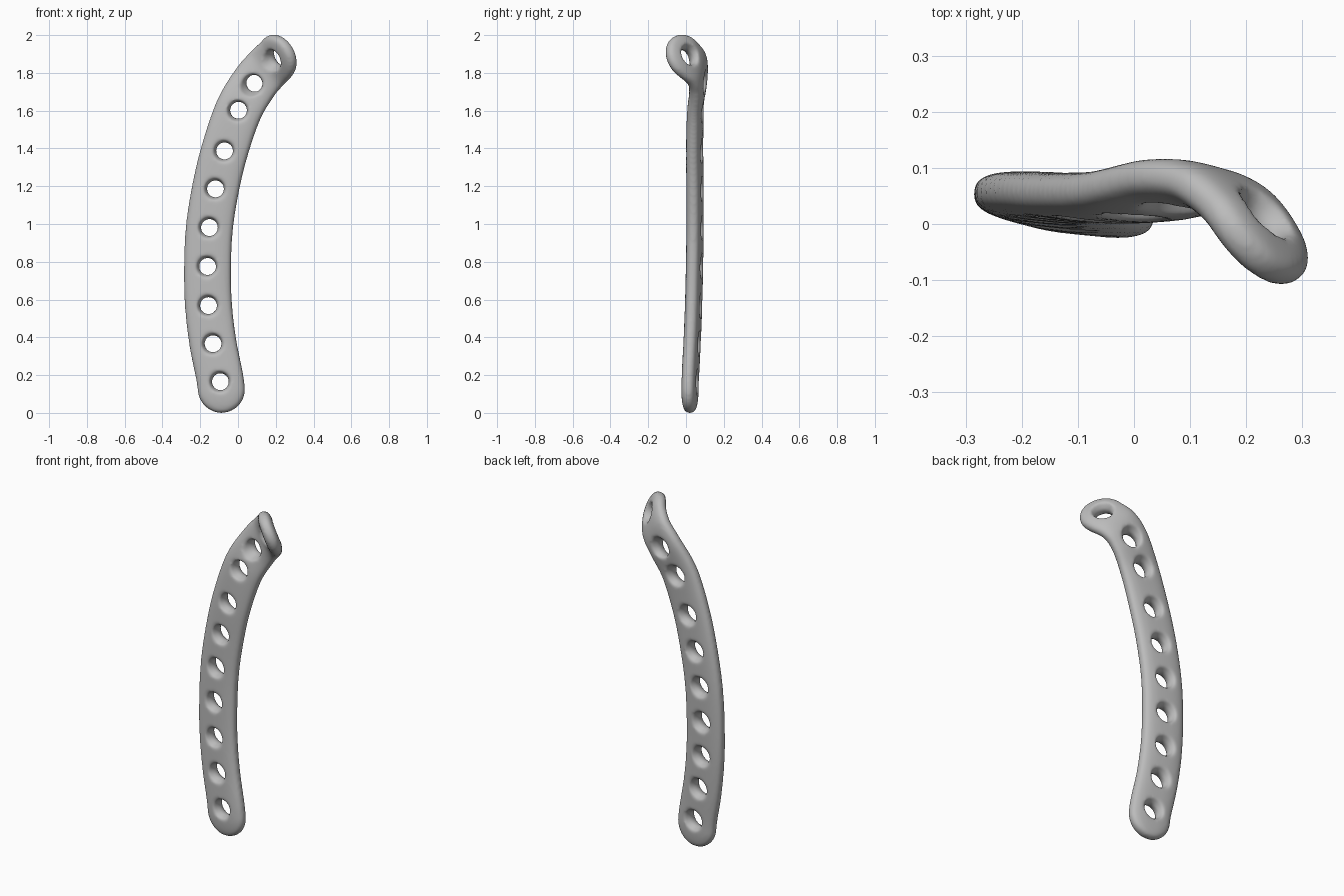
import bpy, math
from mathutils import Vector, Matrix

cube = bpy.data.objects.get("Cube")
if cube:
    bpy.data.objects.remove(cube, do_unlink=True)

steel = bpy.data.materials.new("brushed_grey")
steel.use_nodes = True
GREY = (0.5, 0.5, 0.5, 1)
steel.diffuse_color = GREY
steel.node_tree.nodes["Principled BSDF"].inputs["Base Color"].default_value = GREY

# Centres of the ten holes, from foot to twisted head
HOLES = [Vector(p) for p in (
    (-.093, .022, .165), (-.132, .032, .366), (-.156, .04, .568), (-.161, .045, .775),
    (-.151, .048, .981), (-.119, .048, 1.186), (-.071, .046, 1.387), (.003, .05, 1.602),
    (.087, .066, 1.745), (.21, .0, 1.882))]
FOOT, TIP = Vector((-.08, .02, .0)), Vector((.248, -.09, 1.965))
PATH = [FOOT] + HOLES[:-1] + [Vector((.155, .055, 1.825)), HOLES[-1], TIP]
FLAT, TURNED = Vector((.1, .99, 0)), Vector((.7, .62, .35))
TWIST = [0] * 9 + [.2, .6, 1, 1]     # how far the face turns at each path point
RADIUS, THICK = .126, .042


def spline(values, u):
    """Smooth curve through the values at parameter u."""
    i = min(int(u), len(values) - 2)
    t = u - i
    a, b, c, d = (values[max(0, min(len(values) - 1, k))] for k in range(i - 1, i + 3))
    return .5 * (2 * b + (c - a) * t + (2 * a - 5 * b + 4 * c - d) * t * t
                 + (3 * b - a - 3 * c + d) * t ** 3)


def new_object(name, verts, faces):
    mesh = bpy.data.meshes.new(name)
    mesh.from_pydata(verts, [], faces)
    mesh.materials.append(steel)
    obj = bpy.data.objects.new(name, mesh)
    bpy.context.collection.objects.link(obj)
    return obj


def loft(name, rings):
    """Skin a list of equal rings and close both ends."""
    n = len(rings[0])
    faces = [(r * n + k, r * n + (k + 1) % n, (r + 1) * n + (k + 1) % n, (r + 1) * n + k)
             for r in range(len(rings) - 1) for k in range(n)]
    last = (len(rings) - 1) * n
    faces += [tuple(reversed(range(n))), tuple(range(last, last + n))]
    return new_object(name, [v for ring in rings for v in ring], faces)


def power(v, e):
    return math.copysign(abs(v) ** e, v)


# Curved strap: rounded section swept along the path, with round ends
top = len(PATH) - 1
STEPS = 200
params = [top * (1 - math.cos(math.pi * k / STEPS)) / 2 for k in range(STEPS + 1)]
points = [spline(PATH, u) for u in params]
lengths = [0]
for p, q in zip(points, points[1:]):
    lengths.append(lengths[-1] + (q - p).length)
rings = []
for k, u in enumerate(params):
    tangent = (points[min(k + 1, STEPS)] - points[max(k - 1, 0)]).normalized()
    normal = FLAT.lerp(TURNED, spline(TWIST, u)).normalized()
    side = tangent.cross(normal).normalized()
    normal = side.cross(tangent).normalized()
    end = min(lengths[k], lengths[-1] - lengths[k])
    inset = max(0, 1 - end / RADIUS)
    round_end = max(.03, math.sqrt(1 - inset * inset))
    width, thick = RADIUS * round_end, THICK * round_end ** .5
    rings.append([points[k] + side * width * power(math.cos(a), .7)
                  + normal * thick * power(math.sin(a), .7)
                  for a in (math.tau * j / 32 for j in range(32))])
strap = loft("curved_strap", rings)

# Flared hole cutters, one at each centre
PROFILE = ((-.12, .1), (-.035, .056), (-.01, .045), (.01, .045), (.035, .06), (.12, .11))
cutters = []
for i, centre in enumerate(HOLES):
    axis = (TURNED if i == 9 else FLAT.lerp(TURNED, .2) if i == 8 else FLAT).normalized()
    turn = axis.to_track_quat("Z", "Y").to_matrix()
    cutter = loft(f"hole_cutter_{i + 1}", [
        [centre + turn @ Vector((r * math.cos(a), r * math.sin(a), h))
         for a in (math.tau * j / 32 for j in range(32))] for h, r in PROFILE])
    cutter.hide_render = True
    cutter.hide_viewport = True
    cutters.append(cutter)


def remesh(size):
    mod = strap.modifiers.new("remesh", "REMESH")
    mod.mode, mod.voxel_size, mod.use_smooth_shade = "VOXEL", size, True


# Clean the strap, cut the holes, then melt all edges together
remesh(.01)
for cutter in cutters:
    cut = strap.modifiers.new("hole", "BOOLEAN")
    cut.operation, cut.object, cut.solver = "DIFFERENCE", cutter, "EXACT"
remesh(.008)
melt = strap.modifiers.new("melt", "SMOOTH")
melt.factor, melt.iterations = .5, 10
for face in strap.data.polygons:
    face.use_smooth = True
